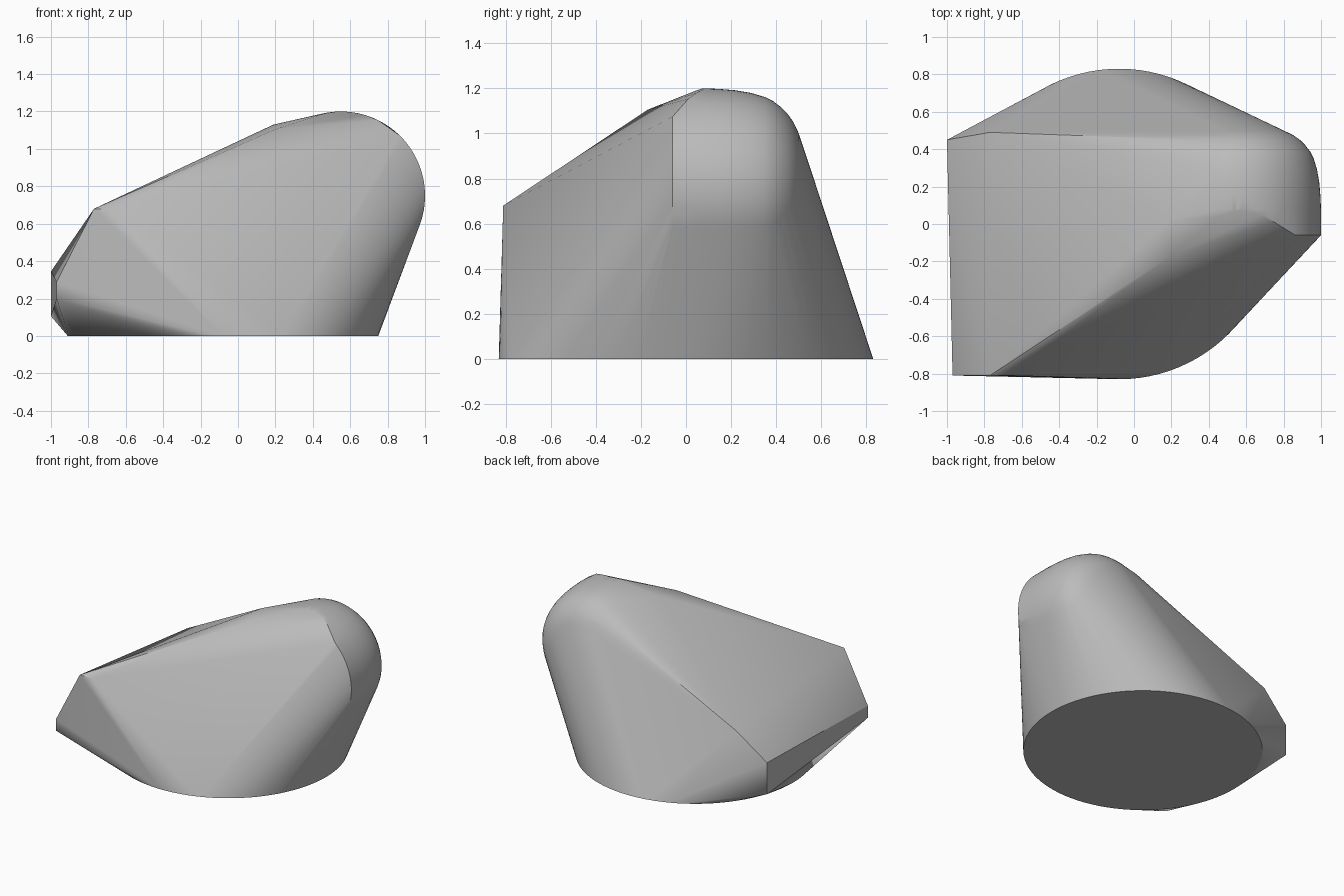
import bpy, bmesh, math

cube = bpy.data.objects.get("Cube")
if cube:
    bpy.data.objects.remove(cube, do_unlink=True)

# Single grey finish
grey = bpy.data.materials.new("plain grey")
grey.use_nodes = True
colour = (0.5, 0.5, 0.5, 1)
grey.diffuse_color = colour
grey.node_tree.nodes["Principled BSDF"].inputs["Base Color"].default_value = colour


def arc(cx, cz, r, y, start, end, step=4):
    """Points of an arc in an xz plane."""
    return [(cx + r * math.cos(math.radians(a)), y, cz + r * math.sin(math.radians(a)))
            for a in range(start, end + 1, step)]


# Round base
points = [(-0.08 + 0.83 * math.cos(2 * math.pi * i / 96),
           0.83 * math.sin(2 * math.pi * i / 96), 0) for i in range(96)]

# Rounded nose: straight front rim, bevelled upper rim, domed back
points += arc(0.55, 0.75, 0.45, -0.06, -22, 46)
points += [(0.75, 0.01, 1.153), (0.68, 0.05, 1.181), (0.61, 0.08, 1.196),
           (0.54, 0.075, 1.2), (0.46, 0.04, 1.188)]
for y, r in ((0.08, 0.45), (0.15, 0.447), (0.22, 0.441), (0.29, 0.429), (0.35, 0.411),
             (0.385, 0.394), (0.42, 0.367), (0.45, 0.337), (0.475, 0.302), (0.5, 0.25)):
    points += arc(0.55, 0.75, r, y, -30, 106)

# Sloping top with its back ridge
points += [(0.19, 0.02, 1.13), (0.2, -0.17, 1.105), (0.35, 0.45, 1.05),
           (-0.77, 0.49, 0.54), (-0.77, -0.81, 0.68), (-0.67, -0.81, 0.68)]

# Blunt left end
points += [(-1, 0.45, 0.345), (-1, 0.45, 0.105), (-0.97, -0.81, 0.29), (-0.97, -0.81, 0.2)]

# Skin the sections into one closed convex body
bm = bmesh.new()
for p in points:
    bm.verts.new(p)
hull = bmesh.ops.convex_hull(bm, input=bm.verts[:])
spare = {v for v in hull["geom_interior"] + hull["geom_unused"]
         if isinstance(v, bmesh.types.BMVert)}
bmesh.ops.delete(bm, geom=list(spare), context="VERTS")
bmesh.ops.dissolve_limit(bm, angle_limit=math.radians(0.3), verts=bm.verts[:], edges=bm.edges[:])
bmesh.ops.recalc_face_normals(bm, faces=bm.faces[:])
mesh = bpy.data.meshes.new("faceted_body")
bm.to_mesh(mesh)
bm.free()
mesh.materials.append(grey)
body = bpy.data.objects.new("faceted_body", mesh)
bpy.context.collection.objects.link(body)

# Smooth curves, crisp corners
bpy.ops.object.select_all(action="DESELECT")
body.select_set(True)
bpy.context.view_layer.objects.active = body
bpy.ops.object.shade_smooth_by_angle(angle=math.radians(25))
